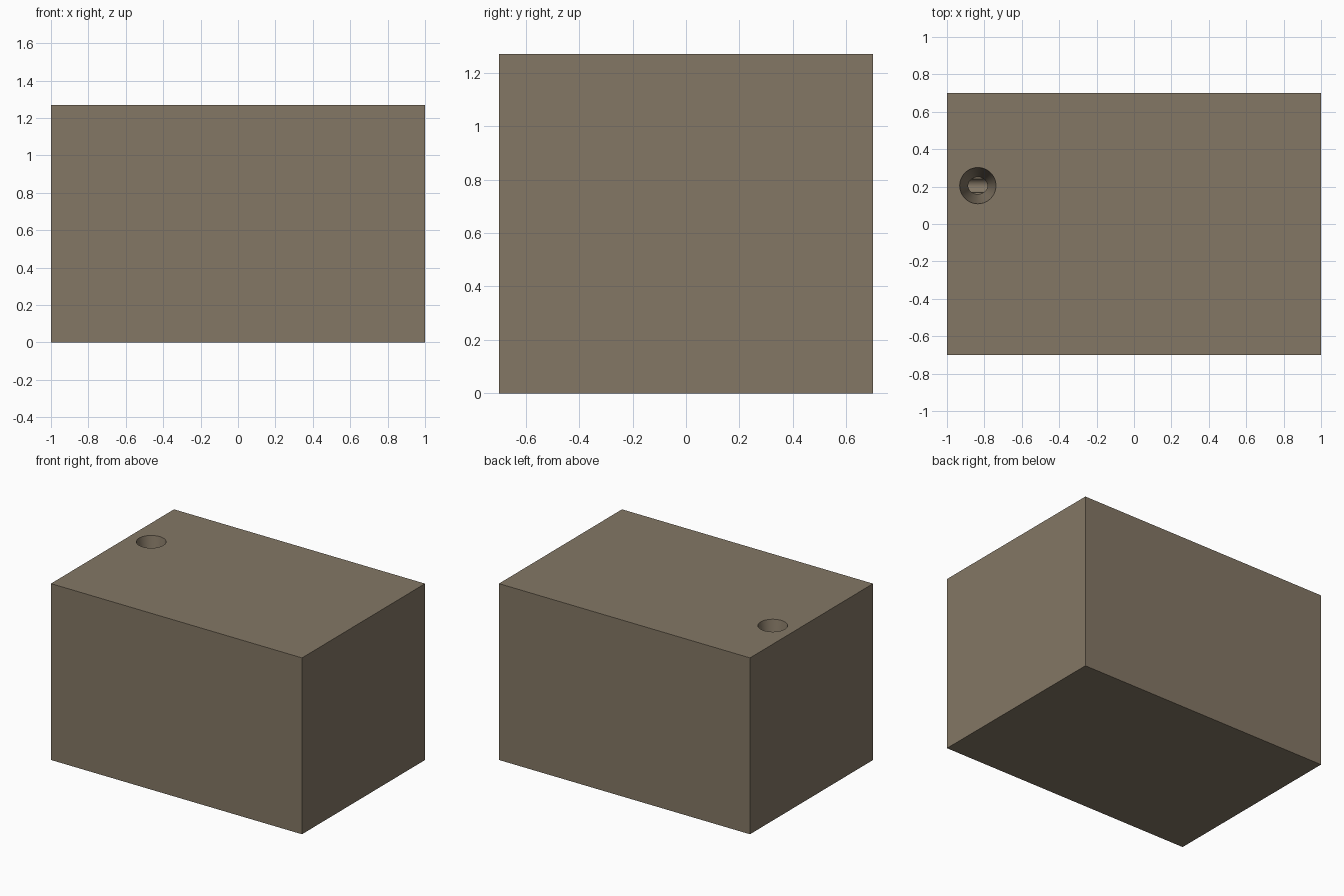
import bpy
import math

if "Cube" in bpy.data.objects:
    bpy.data.objects.remove(bpy.data.objects["Cube"])

W, D, H = 2.0, 1.4, 1.27
HOLE_X, HOLE_Y = -0.835, 0.205

mat = bpy.data.materials.new("brown")
mat.diffuse_color = (0.23, 0.185, 0.13, 1)
mat.use_nodes = True
mat.node_tree.nodes["Principled BSDF"].inputs["Base Color"].default_value = mat.diffuse_color


def cutter(name, r1, r2, depth, loc, rot=(0, 0, 0)):
    bpy.ops.mesh.primitive_cone_add(vertices=48, radius1=r1, radius2=r2,
                                    depth=depth, location=loc, rotation=rot)
    ob = bpy.context.object
    ob.name = name
    ob.hide_render = True
    ob.hide_set(True)
    ob.data.materials.append(mat)
    return ob


# Solid block
bpy.ops.mesh.primitive_cube_add(size=1, location=(0, 0, H / 2))
block = bpy.context.object
block.name = "block"
block.scale = (W, D, H)
bpy.ops.object.transform_apply(location=True, rotation=False, scale=True)
block.data.materials.append(mat)

# Pouring hole: funnel through the top (overshoots the surface slightly)
depth, over = 0.30, 0.02
r_top, r_low = 0.097, 0.047
r_over = r_top + (r_top - r_low) * over / depth
funnel = cutter("funnel_cutter", r_low, r_over, depth + over,
                (HOLE_X, HOLE_Y, H - depth / 2 + over / 2))

# Narrow round channel crossing the foot of the funnel
channel = cutter("channel_cutter", 0.038, 0.038, 0.16,
                 (HOLE_X, HOLE_Y, H - depth - 0.01), (0, math.pi / 2, 0))

for c in (funnel, channel):
    m = block.modifiers.new(c.name, 'BOOLEAN')
    m.operation = 'DIFFERENCE'
    m.solver = 'EXACT'
    m.object = c

# Apply the cuts and smooth the round walls only
bpy.ops.object.select_all(action='DESELECT')
block.select_set(True)
bpy.context.view_layer.objects.active = block
for m in list(block.modifiers):
    bpy.ops.object.modifier_apply(modifier=m.name)
for c in (funnel, channel):
    bpy.data.objects.remove(c, do_unlink=True)
bpy.ops.object.shade_smooth_by_angle(angle=math.radians(30))
